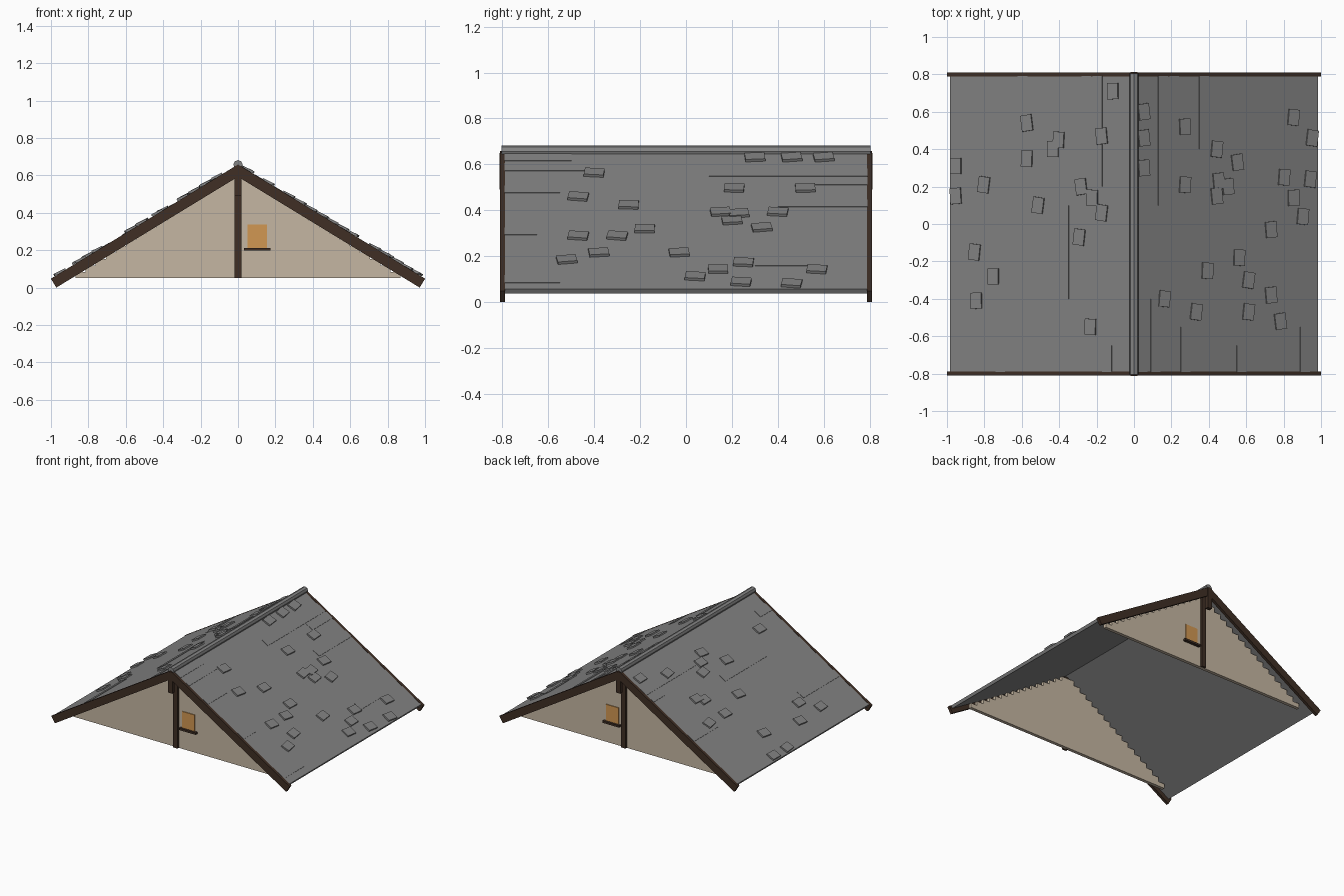
import bpy, bmesh, math, random
from mathutils import Vector, Matrix

if "Cube" in bpy.data.objects:
    bpy.data.objects.remove(bpy.data.objects["Cube"])

random.seed(4)
SLOPE = 0.61
ANG = math.atan(SLOPE)
APEX = 0.657
LEN = 1.0 / math.cos(ANG)


def mat(name, c):
    m = bpy.data.materials.new(name)
    m.diffuse_color = (*c, 1)
    m.use_nodes = True
    m.node_tree.nodes["Principled BSDF"].inputs["Base Color"].default_value = m.diffuse_color
    return m


SLATE = mat("slate grey", (0.23, 0.23, 0.23))
WOOD = mat("dark timber", (0.05, 0.028, 0.018))
PLASTER = mat("plaster", (0.56, 0.47, 0.36))
GLOW = mat("amber window", (0.64, 0.31, 0.085))


def finish(name, bm, m):
    bmesh.ops.recalc_face_normals(bm, faces=bm.faces)
    me = bpy.data.meshes.new(name)
    bm.to_mesh(me)
    bm.free()
    ob = bpy.data.objects.new(name, me)
    me.materials.append(m)
    bpy.context.collection.objects.link(ob)
    return ob


def add_box(bm, lo, hi, M=Matrix()):
    lo, hi = Vector(lo), Vector(hi)
    T = Matrix.Translation((lo + hi) / 2) @ Matrix.Diagonal((*(hi - lo), 1))
    bmesh.ops.create_cube(bm, size=1, matrix=M @ T)


def slope(s):
    """Frame on a roof side: local x runs down the slope, y along the ridge, z outward."""
    R = Matrix.Rotation(ANG * s, 4, 'Y')
    F = Matrix.Diagonal((s, 1, 1, 1))
    return Matrix.Translation((0, 0, APEX)) @ R @ F


# shingle positions (distance from ridge, y) for each side
loose = {
    1: [(.16, -.4), (.33, -.47), (.39, -.25), (.61, -.47), (.61, -.3), (.56, -.18), (.78, -.52),
        (.73, -.38), (.73, -.03), (.9, .04), (.85, .14), (.8, .25), (.94, .24), (.95, .46),
        (.85, .57), (.55, .33), (.44, .15), (.45, .23), (.5, .2), (.44, .4), (.27, .21),
        (.27, .52), (.05, .3), (.05, .46), (.05, .6)],
    -1: [(.57, .54), (.57, .35), (.4, .45), (.43, .4), (.17, .47), (.11, .71), (.28, .2), (.51, .1),
         (.29, -.07), (.95, .31), (.95, .15), (.8, .21), (.22, .14), (.17, .06), (.85, -.15),
         (.75, -.28), (.84, -.41), (.23, -.55)],
}
# courses standing slightly proud: (distance from ridge, y start, y end)
proud = {
    1: [(.14, -.79, -.4), (.07, -.79, -.5), (.3, -.79, -.55), (.6, -.79, -.65), (.94, -.79, -.55),
        (.18, .1, .79), (.24, .55, .79), (.4, .4, .79), (.82, .3, .55)],
    -1: [(.17, -.79, -.65), (.74, -.79, -.35), (.4, -.4, .1), (.22, .2, .79), (.62, .5, .79),
         (.28, .65, .79)],
}

for s, side in ((1, "right"), (-1, "left")):
    M = slope(s)
    # roof slab with proud courses
    bm = bmesh.new()
    add_box(bm, (0, -.795, -.022), (LEN * .985, .795, 0), M)
    for x, a, b in proud[s]:
        u = x / math.cos(ANG)
        add_box(bm, (u - .06, a, -.01), (u, b, .003), M)
    finish("roof_slope_" + side, bm, SLATE)
    # lifted loose shingles
    bm = bmesh.new()
    for x, y in loose[s]:
        T = (M @ Matrix.Translation((x / math.cos(ANG), y, .006))
             @ Matrix.Rotation(math.radians(random.uniform(-10, 10)), 4, 'Z')
             @ Matrix.Rotation(math.radians(-5), 4, 'Y'))
        add_box(bm, (-.032, -.043, -.006), (.032, .043, .006), T)
    finish("loose_shingles_" + side, bm, SLATE)

# ridge cap
bm = bmesh.new()
bmesh.ops.create_cone(bm, cap_ends=True, segments=8, radius1=.025, radius2=.025, depth=1.61,
                      matrix=Matrix.Translation((0, 0, APEX)) @ Matrix.Rotation(math.pi / 2, 4, 'X'))
finish("ridge_cap", bm, SLATE)

# both gable ends
for e, end in ((-1, "front"), (1, "back")):
    E = Matrix.Diagonal((1, e, 1, 1))
    # barge boards and hanging post at the peak
    bm = bmesh.new()
    for s in (1, -1):
        add_box(bm, (0, .788, -.055), (LEN, .81, .001), E @ slope(s))
    finish("barge_boards_" + end, bm, WOOD)
    bm = bmesh.new()
    add_box(bm, (-.018, .785, .49), (.018, .813, .65), E)
    finish("peak_pendant_" + end, bm, WOOD)

    # plaster wall with stepped sloping edges
    rows, z0, z1, half = 16, .05, .6, .87
    h = (z1 - z0) / rows
    right = []
    for i in range(rows):
        w = half * (1 - i / rows)
        right += [(w, z0 + i * h), (w, z0 + (i + 1) * h)]
    outline = right + [(-x, z) for x, z in reversed(right)]
    bm = bmesh.new()
    f = bm.faces.new([bm.verts.new((x, e * .735, z)) for x, z in outline])
    r = bmesh.ops.extrude_face_region(bm, geom=[f])
    bmesh.ops.translate(bm, vec=(0, -e * .025, 0),
                        verts=[v for v in r["geom"] if isinstance(v, bmesh.types.BMVert)])
    finish("gable_wall_" + end, bm, PLASTER)

    # king post, window and sill
    bm = bmesh.new()
    add_box(bm, (-.018, .725, .05), (.018, .752, .62), E)
    finish("king_post_" + end, bm, WOOD)
    bm = bmesh.new()
    add_box(bm, (.05, .733, .21), (.155, .741, .337), E)
    finish("window_" + end, bm, GLOW)
    bm = bmesh.new()
    add_box(bm, (.033, .73, .198), (.173, .757, .213), E)
    finish("window_sill_" + end, bm, WOOD)
